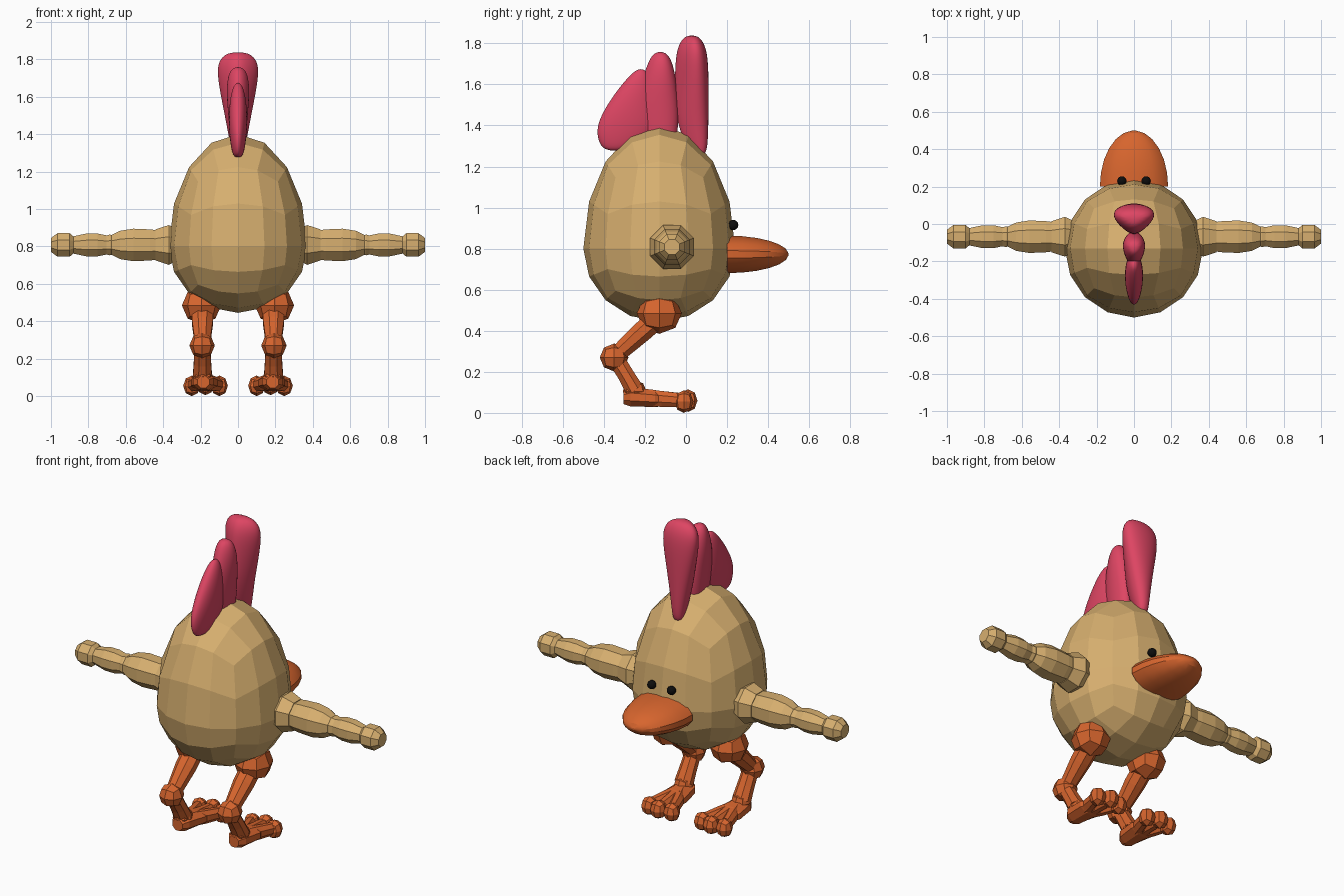
import bpy, bmesh, math
from mathutils import Vector

if "Cube" in bpy.data.objects:
    bpy.data.objects.remove(bpy.data.objects["Cube"])

X, Y, Z = Vector((1, 0, 0)), Vector((0, 1, 0)), Vector((0, 0, 1))


def material(name, rgb):
    m = bpy.data.materials.new(name)
    m.use_nodes = True
    m.diffuse_color = (*rgb, 1)
    m.node_tree.nodes["Principled BSDF"].inputs["Base Color"].default_value = (*rgb, 1)
    return m


TAN = material("tan skin", (0.68, 0.43, 0.16))
ORANGE = material("orange skin", (0.68, 0.13, 0.027))
RED = material("comb red", (0.73, 0.06, 0.125))
BLACK = material("eye black", (0.004, 0.004, 0.004))


def finish(bm, name, mat):
    bmesh.ops.recalc_face_normals(bm, faces=bm.faces)
    mesh = bpy.data.meshes.new(name)
    bm.to_mesh(mesh)
    bm.free()
    mesh.materials.append(mat)
    ob = bpy.data.objects.new(name, mesh)
    bpy.context.collection.objects.link(ob)
    return ob


def ball(name, mat, centre, radii, cuts=1, lower=None):
    """Rounded cube ball; 'lower' is a separate radius for the bottom half."""
    bm = bmesh.new()
    bmesh.ops.create_cube(bm, size=2)
    bmesh.ops.subdivide_edges(bm, edges=bm.edges, cuts=cuts, use_grid_fill=True)
    for v in bm.verts:
        # even angular spacing before projecting on to the sphere
        n = Vector([math.tan(c * math.pi / 4) for c in v.co]).normalized()
        rz = lower if lower and n.z < 0 else radii[2]
        v.co = Vector(centre) + Vector((n.x * radii[0], n.y * radii[1], n.z * rz))
    return finish(bm, name, mat)


def tube(name, mat, rings, u, v, sides=8, taper=0):
    """Skin rings of (centre, u radius, v radius) and cap both ends."""
    bm = bmesh.new()
    loops = []
    for centre, ru, rv in rings:
        loop = []
        for i in range(sides):
            a = math.tau * (i + 0.5) / sides
            c, s = math.cos(a), math.sin(a)
            loop.append(bm.verts.new(Vector(centre) + u * (ru * c * (1 + taper * s)) + v * (rv * s)))
        loops.append(loop)
    for a, b in zip(loops, loops[1:]):
        for i in range(sides):
            j = (i + 1) % sides
            bm.faces.new((a[i], a[j], b[j], b[i]))
    bm.faces.new(loops[0])
    bm.faces.new(loops[-1])
    return finish(bm, name, mat)


def smooth(ob, angle):
    bpy.ops.object.select_all(action="DESELECT")
    ob.select_set(True)
    bpy.context.view_layer.objects.active = ob
    bpy.ops.object.shade_smooth_by_angle(angle=math.radians(angle))


# Egg-shaped body
ball("body", TAN, (0, -0.13, 0.8), (0.37, 0.37, 0.6), cuts=3, lower=0.355)

# Comb: three lobes, each a list of (z, y, half width, half depth)
lobes = {
    "comb_front": (0.4, [(1.25, 0.07, 0.025, 0.025), (1.31, 0.05, 0.035, 0.06),
                         (1.45, 0.028, 0.06, 0.085), (1.6, 0.028, 0.09, 0.086),
                         (1.73, 0.028, 0.112, 0.083), (1.8, 0.028, 0.1, 0.065),
                         (1.84, 0.028, 0.05, 0.03)]),
    "comb_middle": (0.2, [(1.25, -0.12, 0.03, 0.06), (1.4, -0.13, 0.045, 0.1),
                          (1.52, -0.135, 0.055, 0.102), (1.63, -0.13, 0.064, 0.085),
                          (1.72, -0.125, 0.055, 0.058), (1.76, -0.125, 0.025, 0.025)]),
    "comb_back": (0, [(1.275, -0.34, 0.02, 0.05), (1.31, -0.31, 0.036, 0.12),
                      (1.39, -0.29, 0.048, 0.155), (1.48, -0.275, 0.052, 0.128),
                      (1.58, -0.245, 0.046, 0.088), (1.65, -0.225, 0.03, 0.045),
                      (1.675, -0.22, 0.01, 0.015)]),
}
for name, (taper, rows) in lobes.items():
    lobe = tube(name, RED, [((0, y, z), w, d) for z, y, w, d in rows], X, Y, 12, taper)
    lobe.modifiers.new("rounding", "SUBSURF").levels = 2
    lobe.modifiers["rounding"].render_levels = 2
    for p in lobe.data.polygons:
        p.use_smooth = True

# Beak: half of a flattened ellipsoid pointing forward
beak_rings = []
for i in range(7):
    t = math.radians(i * 14.5)
    r = math.cos(t)
    beak_rings.append(((0, 0.2 + 0.3 * math.sin(t), 0.772), 0.186 * r, 0.093 * r))
beak = tube("beak", ORANGE, beak_rings, X, Z, 16)
smooth(beak, 25)

# Paired parts
for side, s in (("left", 1), ("right", -1)):
    eye = ball("eye_" + side, BLACK, (s * 0.065, 0.23, 0.915), (0.025, 0.025, 0.025), cuts=3)
    smooth(eye, 60)

    # Arm: shoulder, upper arm, elbow, forearm and fist
    def limb(name, rows):
        tube(name + "_" + side, TAN, [((s * x, -0.068, 0.808), r, r) for x, r in rows], Y, Z)

    limb("shoulder", [(0.3, 0.08), (0.37, 0.115), (0.44, 0.09)])
    limb("upper_arm", [(0.4, 0.08), (0.47, 0.09), (0.56, 0.094), (0.63, 0.082), (0.69, 0.05)])
    limb("elbow", [(0.65, 0.05), (0.685, 0.06), (0.72, 0.05)])
    limb("forearm", [(0.68, 0.05), (0.75, 0.066), (0.81, 0.066), (0.89, 0.048)])
    limb("fist", [(0.87, 0.04), (0.9, 0.068), (0.965, 0.068), (1.0, 0.04)])

    # Leg: hip, thigh, knee, shin and ankle
    ball("hip_" + side, ORANGE, (s * 0.195, -0.13, 0.485), (0.105, 0.11, 0.1))
    slant = Vector((0, 0.7, -0.7))
    tube("thigh_" + side, ORANGE, [((s * 0.19, -0.14, 0.46), 0.06, 0.055),
                                   ((s * 0.19, -0.22, 0.39), 0.06, 0.055),
                                   ((s * 0.19, -0.33, 0.29), 0.045, 0.045)], X, slant)
    ball("knee_" + side, ORANGE, (s * 0.192, -0.35, 0.27), (0.068, 0.07, 0.068))
    slant = Vector((0, 0.8, 0.55))
    tube("shin_" + side, ORANGE, [((s * 0.19, -0.345, 0.27), 0.045, 0.045),
                                  ((s * 0.19, -0.29, 0.18), 0.05, 0.045),
                                  ((s * 0.19, -0.25, 0.11), 0.055, 0.05)], X, slant)
    ball("ankle_" + side, ORANGE, (s * 0.188, -0.25, 0.105), (0.055, 0.058, 0.055))

    # Foot: heel and three fanned toes ending in round tips
    tube("heel_" + side, ORANGE, [((s * 0.185, -0.305, 0.075), 0.035, 0.035),
                                  ((s * 0.185, -0.27, 0.078), 0.06, 0.05),
                                  ((s * 0.18, -0.15, 0.07), 0.078, 0.045),
                                  ((s * 0.175, -0.1, 0.066), 0.06, 0.035)], X, Z)
    for toe, x, y in (("inner", 0.1, -0.01), ("middle", 0.174, 0.01), ("outer", 0.247, -0.01)):
        tube(toe + "_toe_" + side, ORANGE, [((s * 0.185, -0.24, 0.08), 0.03, 0.045),
                                            ((s * (0.09 + x / 2), -0.12, 0.068), 0.038, 0.042),
                                            ((s * x, y, 0.06), 0.032, 0.036)], X, Z)
        ball(toe + "_toe_tip_" + side, ORANGE, (s * x, y, 0.055 if toe != "middle" else 0.06),
             (0.046, 0.046, 0.055))
